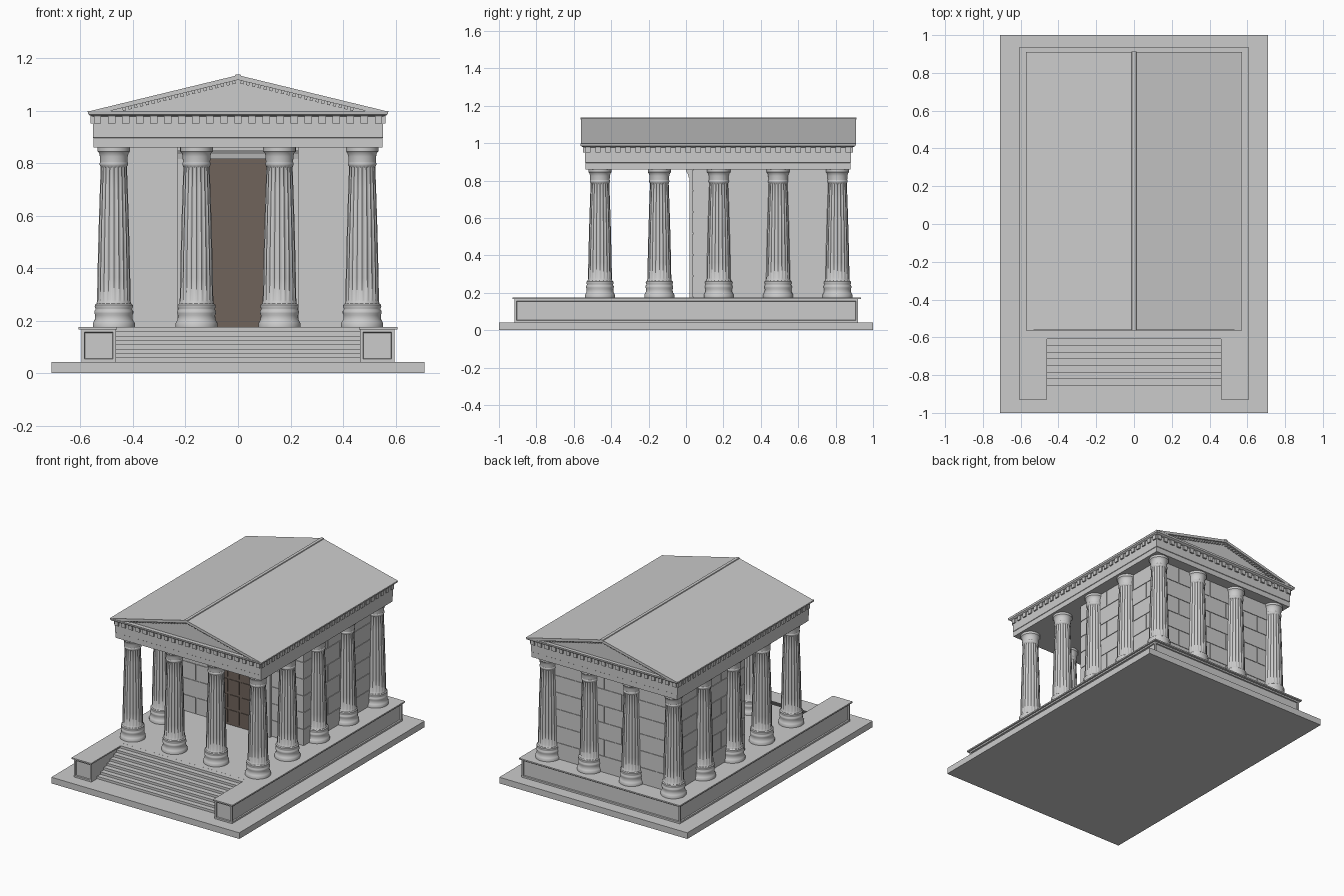
import bpy, bmesh, math
from mathutils import Matrix, Vector

if "Cube" in bpy.data.objects:
    bpy.data.objects.remove(bpy.data.objects["Cube"])


def finish(bm, name, smooth=False):
    bmesh.ops.recalc_face_normals(bm, faces=bm.faces)
    me = bpy.data.meshes.new(name)
    bm.to_mesh(me)
    bm.free()
    ob = bpy.data.objects.new(name, me)
    bpy.context.collection.objects.link(ob)
    if smooth:
        bpy.ops.object.select_all(action='DESELECT')
        ob.select_set(True)
        bpy.context.view_layer.objects.active = ob
        bpy.ops.object.shade_smooth_by_angle(angle=math.radians(35))
    return ob


def add_box(bm, x0, x1, y0, y1, z0, z1, rot=None):
    c = Vector(((x0 + x1) / 2, (y0 + y1) / 2, (z0 + z1) / 2))
    m = Matrix.Translation(c) @ (rot or Matrix()) @ Matrix.Diagonal((x1 - x0, y1 - y0, z1 - z0, 1))
    bmesh.ops.create_cube(bm, size=1, matrix=m)


def box(name, *dims):
    bm = bmesh.new()
    add_box(bm, *dims)
    return finish(bm, name)


def extrude(points, vec):
    bm = bmesh.new()
    f = bm.faces.new([bm.verts.new(p) for p in points])
    r = bmesh.ops.extrude_face_region(bm, geom=[f])
    bmesh.ops.translate(bm, vec=vec, verts=[v for v in r['geom'] if isinstance(v, bmesh.types.BMVert)])
    bmesh.ops.recalc_face_normals(bm, faces=bm.faces)
    return bm


def u_shape(hx, y0, y1, hs, ys, z):
    half = [(hs, ys, z), (hs, y0, z), (hx, y0, z), (hx, y1, z)]
    return half + [(-x, y, zz) for x, y, zz in reversed(half)]


# Ground slab and U-shaped podium with sunken panels
FLOOR, TOP = 0.175, 0.86
box("ground_slab", -0.71, 0.71, -1, 1, 0, 0.042)
bm = extrude(u_shape(0.597, -0.917, 0.92, 0.465, -0.575, 0.042), (0, 0, FLOOR - 0.05))
panels = [f for f in bm.faces if abs(f.normal.z) < 0.1
          and (abs(f.calc_center_median().x) > 0.55 or abs(f.calc_center_median().y) > 0.9)]
bmesh.ops.inset_individual(bm, faces=panels, thickness=0.016, depth=0)
bmesh.ops.inset_individual(bm, faces=panels, thickness=0.003, depth=-0.008)
finish(bm, "podium")
finish(extrude(u_shape(0.608, -0.928, 0.935, 0.46, -0.575, FLOOR - 0.009), (0, 0, 0.009)), "podium_cap")

# Front stairs
bm = bmesh.new()
for i in range(8):
    add_box(bm, -0.465, 0.465, -0.855 + i * 0.035, -0.57, 0.042, 0.0585 + i * 0.0166)
finish(bm, "front_steps")


# Fluted columns: rings of (height, radius, flute depth)
def column(name, cx, cy):
    N = 80
    prof = [(0.175, 0.080, 0), (0.190, 0.080, 0), (0.197, 0.076, 0), (0.205, 0.072, 0),
            (0.220, 0.071, 0), (0.228, 0.074, 0), (0.236, 0.074, 0), (0.242, 0.070, 0),
            (0.246, 0.070, 0), (0.252, 0.073, 0), (0.260, 0.072, 0), (0.265, 0.066, 0), (0.273, 0.064, 0)]
    for i in range(7):
        t = i / 6
        prof.append((0.278 + 0.505 * t, 0.064 - 0.008 * t - 0.006 * t * t, 0.004))
    prof += [(0.788, 0.051, 0), (0.793, 0.054, 0), (0.800, 0.054, 0), (0.803, 0.052, 0),
             (0.825, 0.053, 0), (0.838, 0.056, 0), (0.845, 0.062, 0), (0.860, 0.062, 0)]
    bm = bmesh.new()
    rings = []
    for z, r, d in prof:
        ring = []
        for k in range(N):
            a = 2 * math.pi * k / N
            rr = r - d * math.sin(math.pi * (k % 4) / 4)
            ring.append(bm.verts.new((cx + rr * math.cos(a), cy + rr * math.sin(a), z)))
        rings.append(ring)
    for a, b in zip(rings, rings[1:]):
        for k in range(N):
            bm.faces.new((a[k], a[(k + 1) % N], b[(k + 1) % N], b[k]))
    bm.faces.new(rings[0])
    bm.faces.new(rings[-1])
    finish(bm, name, True)


ys = [-0.46 + 0.3175 * i for i in range(5)]
for y in ys:
    for x in (-0.473, -0.158, 0.158, 0.473):
        if abs(x) > 0.4 or y in (ys[0], ys[-1]):
            column("column", x, y)

# Inner chamber: core and staggered masonry blocks
WX, WY0, WY1 = 0.472, 0.035, 0.81
box("chamber_core", -WX + 0.004, WX - 0.004, WY0 + 0.004, WY1 - 0.004, FLOOR, TOP)
bm = bmesh.new()


def courses(u0, u1, place, length=0.26, rows=6):
    h = (TOP - FLOOR) / rows
    for r in range(rows):
        cuts = [u0]
        u = u0 + (length if r % 2 else length / 2)
        while u < u1 - 0.03:
            cuts.append(u)
            u += length
        cuts.append(u1)
        for a, b in zip(cuts, cuts[1:]):
            a2 = a + (0.0025 if a > u0 else 0)
            b2 = b - (0.0025 if b < u1 else 0)
            place(a2, b2, FLOOR + r * h + 0.0025, FLOOR + (r + 1) * h - 0.0025)


for s in (-1, 1):
    sx = sorted((s * (WX - 0.012), s * WX))
    courses(WY0, WY1, lambda a, b, z0, z1: add_box(bm, *sx, a, b, z0, z1))
    courses(*sorted((s * 0.22, s * WX)), lambda a, b, z0, z1: add_box(bm, a, b, WY0, WY0 + 0.012, z0, z1))
courses(-WX, WX, lambda a, b, z0, z1: add_box(bm, a, b, WY1 - 0.012, WY1, z0, z1))
finish(bm, "chamber_masonry")

# Door surround, lintel moulding and panelled double door
bm = bmesh.new()
for s in (-1, 1):
    add_box(bm, *sorted((s * 0.18, s * 0.23)), 0.018, 0.05, FLOOR, 0.82)
finish(bm, "door_jambs")
lintel = [(-0.23, 0.05, 0.815), (-0.23, 0.015, 0.815), (-0.23, 0.01, 0.835), (-0.23, 0, 0.85),
          (-0.23, 0, TOP), (-0.23, 0.05, TOP)]
finish(extrude(lintel, (0.46, 0, 0)), "door_lintel")
bm = bmesh.new()
add_box(bm, -0.18, 0.18, 0.03, 0.05, FLOOR, 0.815)
for c in range(4):
    for r in range(6):
        x, z = -0.168 + c * 0.086, 0.19 + r * 0.104
        add_box(bm, x, x + 0.072, 0.026, 0.04, z, z + 0.088)
door = finish(bm, "double_door")
mat = bpy.data.materials.new("dark_wood")
mat.diffuse_color = (0.16, 0.125, 0.105, 1)
mat.use_nodes = True
mat.node_tree.nodes["Principled BSDF"].inputs["Base Color"].default_value = mat.diffuse_color
door.data.materials.append(mat)

# Entablature: stacked rectangles widening into the cornice
CY = 0.172
bm = bmesh.new()
rects = []
for z, hx, hy in [(0.86, 0.55, 0.708), (0.895, 0.55, 0.708), (0.897, 0.553, 0.711), (0.945, 0.553, 0.711),
                  (0.978, 0.553, 0.711), (0.980, 0.562, 0.726), (0.986, 0.570, 0.735), (0.998, 0.573, 0.737)]:
    rects.append([bm.verts.new((sx * hx, CY + sy * hy, z)) for sx, sy in ((-1, -1), (1, -1), (1, 1), (-1, 1))])
for a, b in zip(rects, rects[1:]):
    for k in range(4):
        bm.faces.new((a[k], a[(k + 1) % 4], b[(k + 1) % 4], b[k]))
bm.faces.new(rects[0])
bm.faces.new(rects[-1])
finish(bm, "entablature")

# Dentils around the entablature
bm = bmesh.new()
for s in (-1, 1):
    for i in range(21):
        x = (i - 10) * 0.0535
        add_box(bm, x - 0.014, x + 0.014, *sorted((CY + s * 0.70, CY + s * 0.722)), 0.95, 0.979)
    for i in range(27):
        y = CY + (i - 13) * 0.0535
        add_box(bm, *sorted((s * 0.545, s * 0.562)), y - 0.014, y + 0.014, 0.95, 0.979)
finish(bm, "dentils")

# Gable roof, recessed pediment wall, ridge cap
Y0, Y1 = -0.562, 0.91
roof = [(-0.573, Y0, 0.996), (0, Y0, 1.135), (0.573, Y0, 0.996), (0.49, Y0, 0.998), (0, Y0, 1.117), (-0.49, Y0, 0.998)]
finish(extrude(roof, (0, Y1 - Y0, 0)), "gable_roof")
gable = [(-0.51, Y0 + 0.025, 0.996), (0, Y0 + 0.025, 1.122), (0.51, Y0 + 0.025, 0.996)]
finish(extrude(gable, (0, Y1 - Y0 - 0.05, 0)), "pediment_wall")
ridge = [(-0.014, Y0 - 0.002, 1.128), (-0.01, Y0 - 0.002, 1.137), (0.01, Y0 - 0.002, 1.137), (0.014, Y0 - 0.002, 1.128)]
finish(extrude(ridge, (0, Y1 - Y0 + 0.004, 0)), "ridge_cap")

# Small dentils under the sloping cornices, front and back
bm = bmesh.new()
slope = 0.119 / 0.49
for s in (-1, 1):
    rot = Matrix.Rotation(s * math.atan(slope), 4, 'Y')
    for i in range(20):
        x = s * (0.016 + i * 0.022)
        z = 1.117 - abs(x) * slope - 0.005
        for yc in (Y0 + 0.019, Y1 - 0.019):
            add_box(bm, x - 0.006, x + 0.006, yc - 0.008, yc + 0.008, z - 0.007, z + 0.007, rot)
finish(bm, "pediment_dentils")
